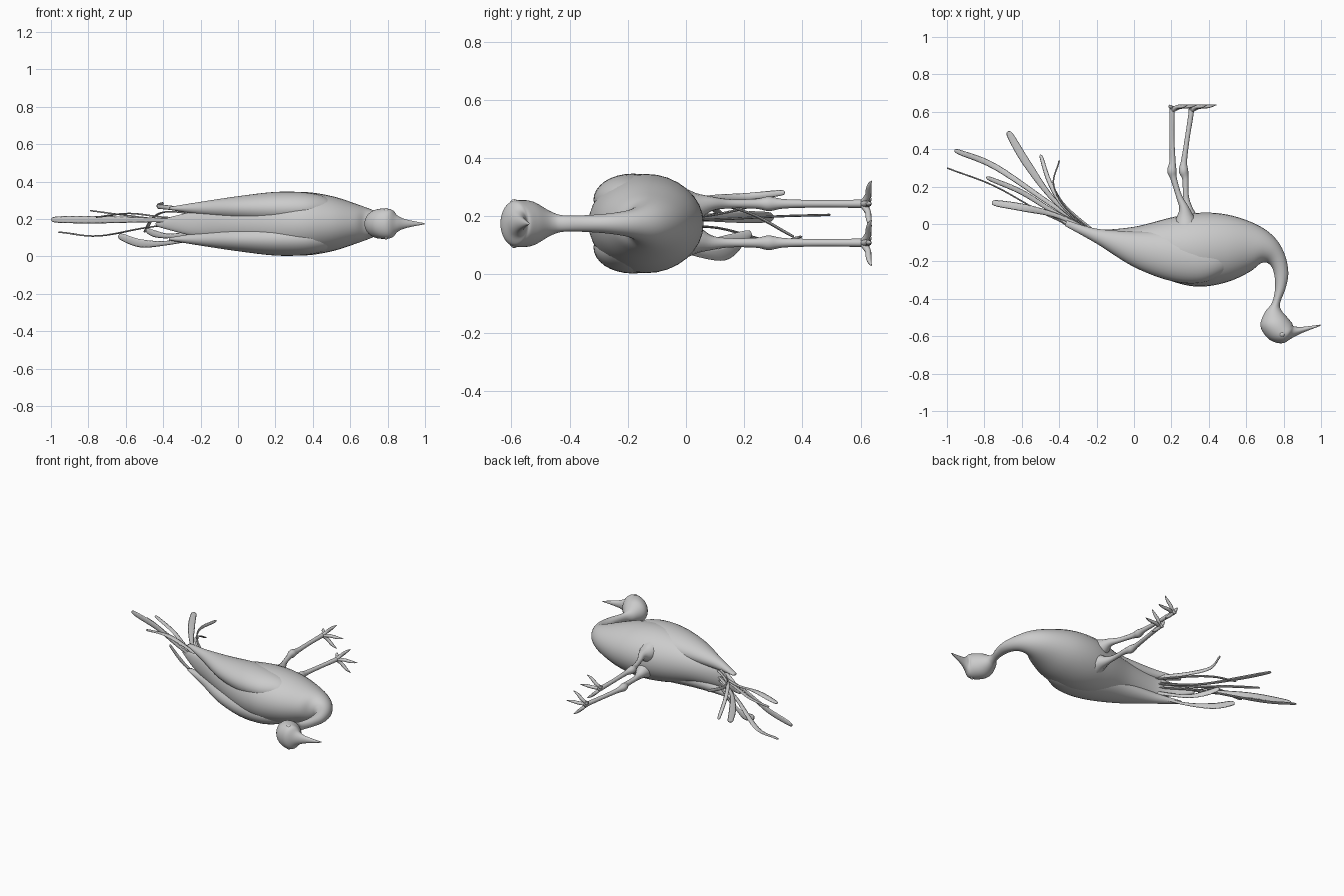
import bpy, bmesh, math
from mathutils import Vector as V

MID = 0.175  # symmetry plane of the bird


def spline(rows, steps):
    """Catmull-Rom interpolation through rows of numbers."""
    out = []
    n = len(rows)
    for i in range(n - 1):
        a, b, c, d = rows[max(i - 1, 0)], rows[i], rows[i + 1], rows[min(i + 2, n - 1)]
        for k in range(steps):
            t = k / steps
            out.append([0.5 * (2 * q + (r - p) * t + (2 * p - 5 * q + 4 * r - s) * t * t
                               + (3 * q - p - 3 * r + s) * t ** 3)
                        for p, q, r, s in zip(a, b, c, d)])
    out.append(list(rows[-1]))
    return out


def loft(name, rings, sides=24):
    """Skin of ellipses given as (centre, half axis u, half axis v)."""
    bm = bmesh.new()
    loops = []
    for c, u, v in rings:
        loops.append([bm.verts.new(c + u * math.cos(2 * math.pi * k / sides)
                                   + v * math.sin(2 * math.pi * k / sides)) for k in range(sides)])
    for a, b in zip(loops, loops[1:]):
        for k in range(sides):
            j = (k + 1) % sides
            bm.faces.new((a[k], a[j], b[j], b[k]))
    bm.faces.new(loops[0])
    bm.faces.new(loops[-1])
    bmesh.ops.recalc_face_normals(bm, faces=bm.faces[:])
    for f in bm.faces:
        f.smooth = True
    me = bpy.data.meshes.new(name)
    bm.to_mesh(me)
    bm.free()
    ob = bpy.data.objects.new(name, me)
    bpy.context.collection.objects.link(ob)
    return ob


def section_loft(name, rows, z=MID, sides=32):
    """Rows: belly x, y, back x, y, half width in z."""
    rings = []
    for bx, by, kx, ky, w in spline(rows, 6):
        b, k = V((bx, by, z)), V((kx, ky, z))
        rings.append(((b + k) / 2, (b - k) / 2, V((0, 0, max(w, 0.002)))))
    return loft(name, rings, sides)


def tube(name, rows, steps=6, side=V((0, 0, 1)), flat=None, sides=12):
    """Rows: x, y, z, radius; flat gives a fixed ribbon thickness."""
    pts = spline(rows, steps)
    rings = []
    for i, p in enumerate(pts):
        a, b = pts[max(i - 1, 0)], pts[min(i + 1, len(pts) - 1)]
        t = (V(b[:3]) - V(a[:3])).normalized()
        u = (side - t * side.dot(t)).normalized()
        r = max(p[3], 0.001)
        rings.append((V(p[:3]), u * r, t.cross(u) * (min(flat, r) if flat else r)))
    return loft(name, rings, sides)


# body, neck, head and beak in one skin
section_loft("body_and_head", [
    (-0.43, 0.06, -0.44, 0.04, 0.015),
    (-0.32, 0.0, -0.33, -0.03, 0.045),
    (-0.2, -0.03, -0.2, -0.1, 0.075),
    (0.0, -0.015, 0.0, -0.215, 0.115),
    (0.2, 0.035, 0.2, -0.305, 0.16),
    (0.35, 0.06, 0.35, -0.335, 0.17),
    (0.5, 0.05, 0.5, -0.31, 0.148),
    (0.65, 0.0, 0.62, -0.255, 0.105),
    (0.75, -0.07, 0.675, -0.212, 0.075),
    (0.805, -0.16, 0.715, -0.209, 0.05),
    (0.825, -0.26, 0.745, -0.25, 0.036),
    (0.81, -0.345, 0.755, -0.335, 0.029),
    (0.782, -0.42, 0.738, -0.42, 0.028),
    (0.787, -0.46, 0.7, -0.472, 0.042),
    (0.825, -0.505, 0.676, -0.545, 0.075),
    (0.845, -0.53, 0.72, -0.615, 0.081),
    (0.85, -0.543, 0.79, -0.638, 0.074),
    (0.862, -0.548, 0.845, -0.61, 0.043),
    (0.9, -0.55, 0.898, -0.583, 0.023),
    (0.998, -0.538, 0.996, -0.545, 0.003)])

for s, label in ((-1, "lower"), (1, "upper")):
    # folded wing
    section_loft("wing_" + label, [
        (-0.36, 0.02, -0.37, -0.01, 0.008),
        (-0.2, -0.025, -0.2, -0.105, 0.035),
        (0.0, -0.04, 0.0, -0.23, 0.065),
        (0.2, -0.04, 0.2, -0.305, 0.088),
        (0.36, -0.07, 0.36, -0.315, 0.085),
        (0.47, -0.11, 0.47, -0.27, 0.06),
        (0.53, -0.15, 0.53, -0.22, 0.01)], z=MID + s * 0.082)
    # eye
    bpy.ops.mesh.primitive_uv_sphere_add(segments=16, ring_count=8, radius=0.016,
                                         location=(0.792, -0.59, MID + s * 0.068))
    bpy.context.object.name = "eye_" + label
    bpy.ops.object.shade_smooth()

# legs: knee x, ankle x, z
for label, hip, knee, foot, z in (("upper", 0.265, 0.203, 0.203, 0.243),
                                  ("lower", 0.285, 0.265, 0.305, 0.109)):
    zi = MID + (z - MID) * 0.85
    tube("leg_" + label, [
        (hip + 0.015, -0.06, zi, 0.085), (hip + 0.01, 0.02, zi, 0.055),
        (hip + 0.002, 0.085, z, 0.026), (0.6 * hip + 0.4 * knee, 0.15, z, 0.016),
        (knee + 0.01, 0.24, z, 0.017), (knee, 0.285, z, 0.025),
        (knee + 0.003, 0.34, z, 0.016), (0.5 * (knee + foot), 0.46, z, 0.013),
        (foot, 0.59, z, 0.014), (foot, 0.63, z, 0.014)])
    # toes, each with a tapering claw
    for i, (dx, dz) in enumerate(((0.135, 0), (0.085, 0.078), (0.085, -0.078), (-0.015, 0.03))):
        tube("toe_%s_%d" % (label, i), [
            (foot, 0.605, z, 0.011), (foot + dx * 0.3, 0.625, z + dz * 0.35, 0.011),
            (foot + dx * 0.7, 0.629, z + dz * 0.75, 0.009),
            (foot + dx, 0.637, z + dz, 0.002)], steps=4, sides=8)

# tail feathers: mid points, tip, tip width, ribbon direction
IN, OUT = V((-0.6, 0.8, 0)).cross(V((0, 0, 1))), V((0, 0, 1))
feathers = [
    ((-0.42, 0.12, 0.19), (-0.57, 0.32, 0.2), (-0.675, 0.495, 0.205), 0.021, IN),
    ((-0.45, 0.11, 0.16), (-0.74, 0.305, 0.11), (-0.96, 0.395, 0.13), 0.016, IN),
    ((-0.45, 0.04, 0.195), (-0.74, 0.2, 0.197), (-1.0, 0.3, 0.197), 0.02, OUT),
    ((-0.42, 0.06, 0.2), (-0.6, 0.17, 0.22), (-0.79, 0.25, 0.245), 0.014, IN),
    ((-0.4, 0.04, 0.21), (-0.58, 0.085, 0.23), (-0.76, 0.115, 0.21), 0.02, IN),
    ((-0.37, 0.09, 0.24), (-0.45, 0.22, 0.21), (-0.5, 0.37, 0.13), 0.012, IN),
    ((-0.36, 0.08, 0.26), (-0.43, 0.21, 0.268), (-0.4, 0.34, 0.282), 0.012, OUT),
    ((-0.36, 0.06, 0.11), (-0.44, 0.15, 0.12), (-0.49, 0.225, 0.14), 0.018, OUT),
    ((-0.38, 0.04, 0.072), (-0.52, 0.13, 0.07), (-0.64, 0.19, 0.11), 0.022, V((0.4, -0.4, 1))),
]
for i, (a, b, tip, w, side) in enumerate(feathers):
    root = (-0.2, -0.055, MID + (a[2] - MID) * 0.7)
    near = [b[k] + 0.85 * (tip[k] - b[k]) for k in range(3)]
    tube("tail_feather_%d" % i, [(*root, 0.012), (*a, 0.012), (*b, w), (*near, w * 0.85),
                                 (*tip, 0.003)], steps=6, side=side, flat=0.004, sides=8)
